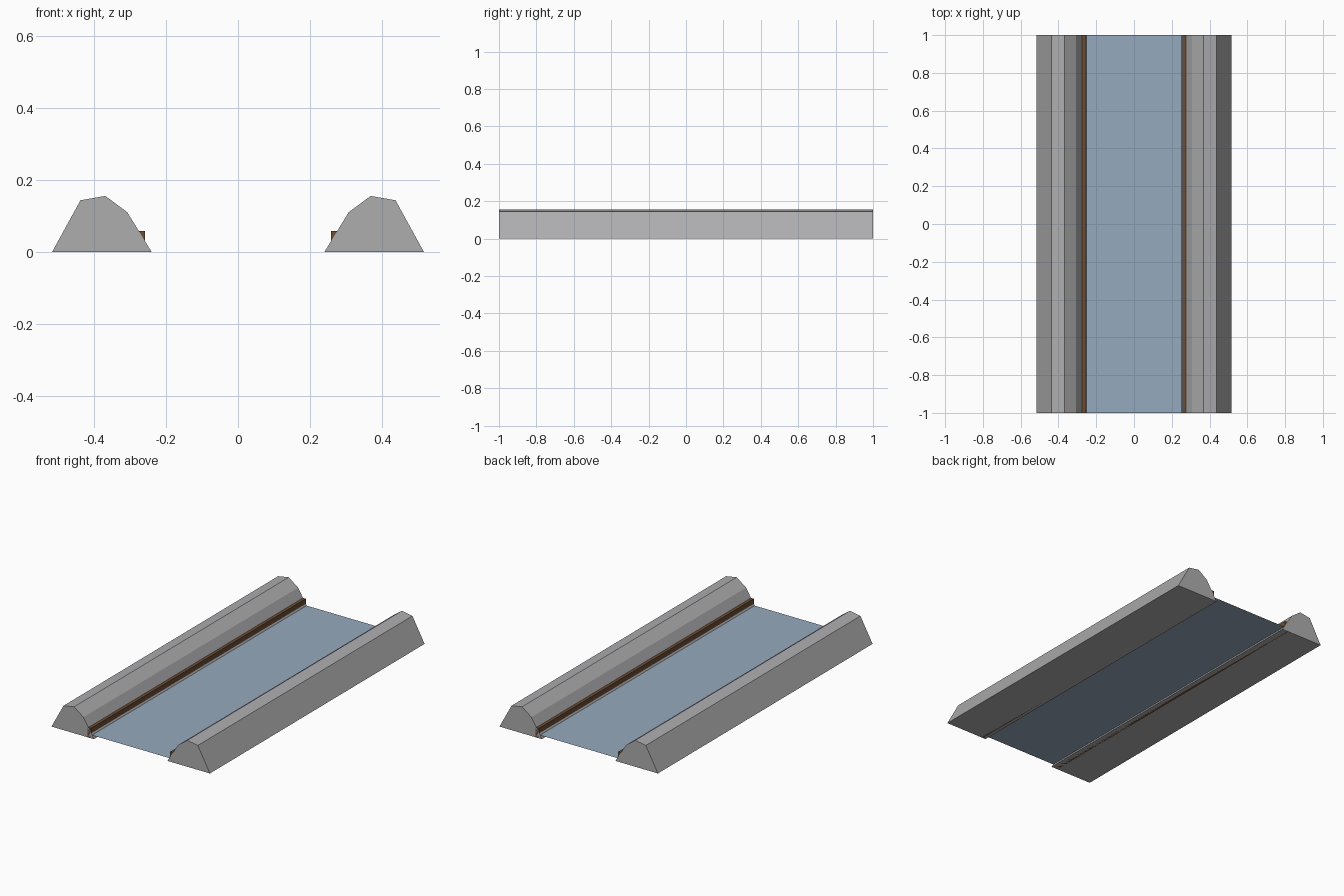
import bpy

cube = bpy.data.objects.get("Cube")
if cube:
    bpy.data.objects.remove(cube, do_unlink=True)

HALF_LENGTH = 1.0


def make_material(name, color):
    mat = bpy.data.materials.new(name)
    mat.use_nodes = True
    mat.diffuse_color = (*color, 1)
    bsdf = mat.node_tree.nodes["Principled BSDF"]
    bsdf.inputs["Base Color"].default_value = (*color, 1)
    bsdf.inputs["Roughness"].default_value = 0.9
    return mat


def add_object(name, verts, faces, mat):
    mesh = bpy.data.meshes.new(name)
    mesh.from_pydata(verts, [], faces)
    mesh.materials.append(mat)
    obj = bpy.data.objects.new(name, mesh)
    bpy.context.collection.objects.link(obj)


def extrude_profile(name, profile, side, mat):
    """Run an x-z profile along the whole length, on the +x or -x side."""
    points = [(side * x, z) for x, z in profile]
    if side < 0:
        points.reverse()  # keeps the normals outward after mirroring
    n = len(points)
    verts = [(x, y, z) for y in (-HALF_LENGTH, HALF_LENGTH) for x, z in points]
    faces = [tuple(range(n)), tuple(reversed(range(n, 2 * n)))]
    for i in range(n):
        j = (i + 1) % n
        faces.append((j, i, i + n, j + n))
    add_object(name, verts, faces, mat)


stone = make_material("grey stone", (0.42, 0.42, 0.43))
wood = make_material("brown wood", (0.15, 0.075, 0.035))
water = make_material("blue water", (0.30, 0.40, 0.51))

# Profiles, counter-clockwise as seen from the front
bank_profile = [(0.24, 0), (0.517, 0), (0.438, 0.144), (0.369, 0.156), (0.308, 0.111)]
board_profile = [(0.258, 0), (0.283, 0), (0.283, 0.059), (0.258, 0.059)]

# Banks with a retaining board along each inner side
for label, side in (("left", 1), ("right", -1)):
    extrude_profile(label + "_bank", bank_profile, side, stone)
    extrude_profile(label + "_board", board_profile, side, wood)

# Water sheet between the banks
W, Z = 0.254, 0.02
add_object("water_surface",
           [(-W, -HALF_LENGTH, Z), (W, -HALF_LENGTH, Z), (W, HALF_LENGTH, Z), (-W, HALF_LENGTH, Z)],
           [(0, 1, 2, 3)], water)
